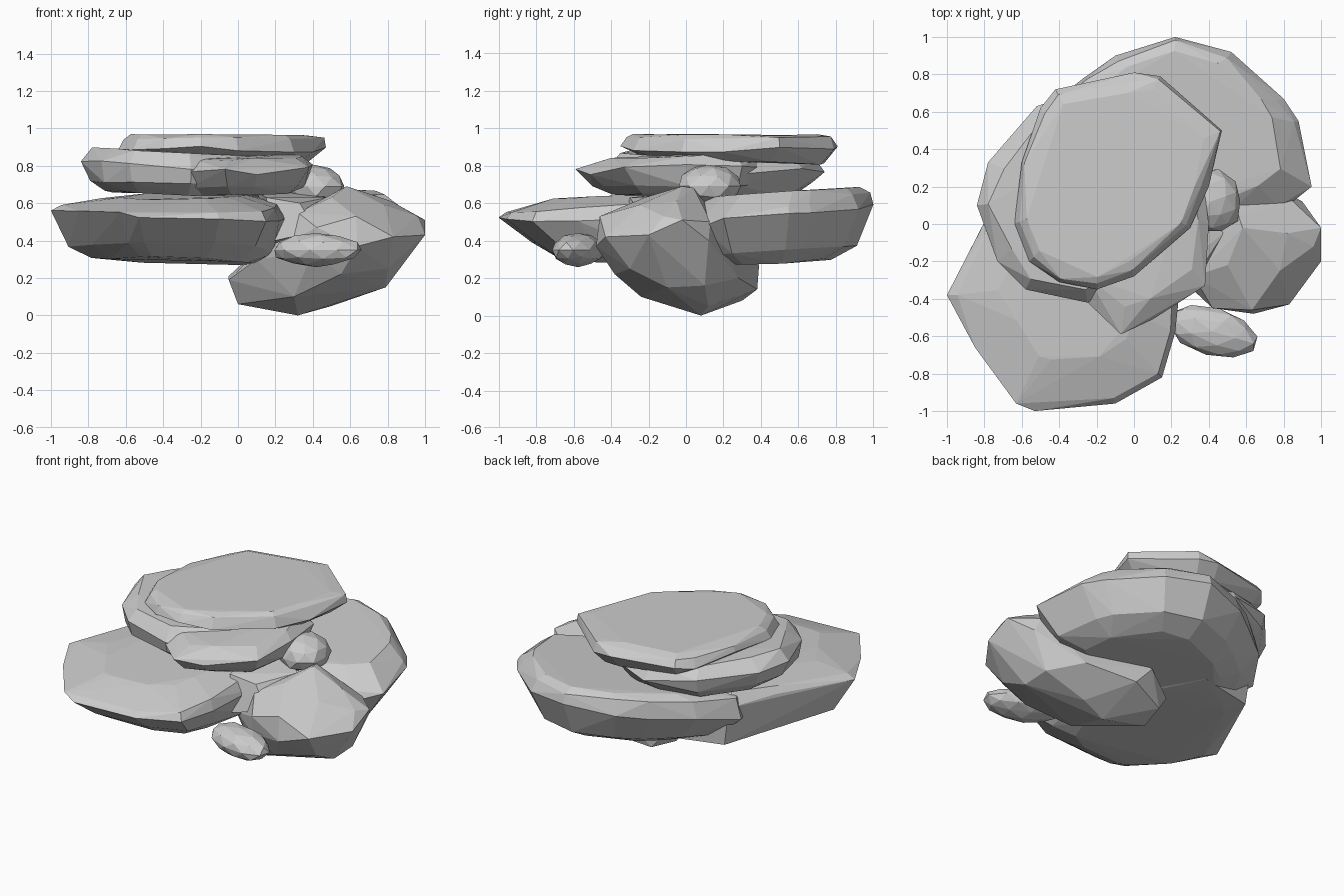
import bpy, bmesh, random, math
from mathutils import Vector

if "Cube" in bpy.data.objects:
    bpy.data.objects.remove(bpy.data.objects["Cube"])

random.seed(7)


def hull(name, points):
    """Faceted stone from the convex hull of a point cloud."""
    bm = bmesh.new()
    for p in points:
        bm.verts.new(p)
    res = bmesh.ops.convex_hull(bm, input=bm.verts)
    junk = {v for v in res["geom_interior"] + res["geom_unused"]
            if isinstance(v, bmesh.types.BMVert) and v.is_valid}
    bmesh.ops.delete(bm, geom=list(junk), context='VERTS')
    bmesh.ops.dissolve_limit(bm, angle_limit=math.radians(2),
                             verts=bm.verts, edges=bm.edges)
    bmesh.ops.recalc_face_normals(bm, faces=bm.faces)
    me = bpy.data.meshes.new(name)
    bm.to_mesh(me)
    bm.free()
    ob = bpy.data.objects.new(name, me)
    bpy.context.collection.objects.link(ob)
    return ob


def slab(name, outline, rings, jitter=0.05):
    """Flat stone: plan outline repeated at rings (height, scale, tilt x, tilt y, shift y)."""
    cx = sum(p[0] for p in outline) / len(outline)
    cy = sum(p[1] for p in outline) / len(outline)
    pts = []
    for z, s, tx, ty, sy in rings:
        for x, y in outline:
            k = s if s == 1 else s * (1 - random.uniform(-jitter, jitter))
            px, py = cx + (x - cx) * k, cy + (y - cy) * k + sy
            dz = random.uniform(-1, 1) * (0.025 if s == 1 else 0.008)
            pts.append((px, py, z + dz + tx * (px - cx) + ty * (py - cy)))
    return hull(name, pts)


def pebble(name, centre, size, turn):
    """Small rounded stone from a jittered sphere."""
    bm = bmesh.new()
    bmesh.ops.create_icosphere(bm, subdivisions=2, radius=1)
    c, s = math.cos(turn), math.sin(turn)
    pts = []
    for v in bm.verts:
        p = v.co * random.uniform(0.94, 1.04)
        x, y, z = (p[i] * size[i] for i in range(3))
        pts.append(Vector(centre) + Vector((x * c - y * s, x * s + y * c, z)))
    bm.free()
    return hull(name, pts)


# top slab
slab("top_slab",
     [(-.64, 0), (-.6, .33), (-.5, .62), (-.42, .72), (0, .81), (.14, .79), (.47, .5),
      (.4, .2), (.3, -.02), (0, -.28), (-.2, -.35), (-.4, -.31), (-.56, -.2)],
     [(.84, .84, -.03, -.04, 0), (.895, 1, 0, 0, 0), (.945, .95, .01, 0, 0),
      (.966, .86, .01, -.01, 0)])

# middle slabs
slab("middle_slab_left",
     [(-.84, .1), (-.78, .33), (-.52, .63), (-.2, .74), (.1, .62), (.3, .3), (.2, -.2),
      (-.25, -.42), (-.58, -.35), (-.73, -.2)],
     [(.65, .78, -.03, 0, 0), (.71, .92, -.02, 0, 0), (.80, 1, -.08, 0, 0),
      (.87, .85, -.05, 0, 0)])
slab("middle_slab_front",
     [(-.36, -.15), (-.3, -.37), (-.07, -.59), (.1, -.51), (.38, -.33), (.4, 0), (.36, .3),
      (0, .5), (-.3, .3)],
     [(.645, .66, 0, 0, .02), (.69, .87, 0, .02, .02), (.77, 1, .04, 0, 0),
      (.845, .82, .02, .04, .04)])

# large base slabs
slab("base_slab_front",
     [(-1, -.38), (-.85, -.66), (-.63, -.96), (-.53, -1), (-.1, -.96), (.15, -.82),
      (.22, -.58), (.26, -.2), (.2, .2), (-.15, .5), (-.6, .4), (-.75, .1)],
     [(.295, .68, -.03, -.03, .1), (.355, .86, -.02, -.08, .09), (.53, 1, -.04, .02, 0),
      (.585, .93, .0, .06, 0), (.635, .6, .02, .03, .02)], jitter=.03)
slab("base_slab_back",
     [(-.5, .6), (-.27, .78), (-.1, .9), (.22, 1), (.52, .92), (.8, .67), (.88, .55),
      (.95, .2), (.8, .08), (.4, -.1), (0, -.1), (-.5, .0), (-.66, .35)],
     [(.285, .6, -.01, .05, 0), (.35, .82, 0, .06, 0), (.51, 1, .02, .12, 0),
      (.60, .95, -.04, .12, 0), (.655, .78, 0, .08, .04)], jitter=.03)

# leaning boulder that reaches the ground
hull("right_boulder",
     [(1, -.02, .51), (1, -.2, .43), (.96, -.12, .53), (.83, -.43, .42), (.64, -.48, .37),
      (.63, -.46, .53), (.42, -.45, .47), (.4, -.42, .34), (.32, -.28, .55), (.84, .13, .5),
      (.9, .12, .4), (.56, .04, .68), (.58, -.02, .69), (.82, -.05, .61), (.78, -.25, .59),
      (.5, -.22, .63), (.79, -.1, .15), (.79, .1, .16), (.8, -.3, .25), (.55, -.38, .22),
      (.3, -.24, .1), (.32, .08, 0), (.5, .12, .05), (0, .1, .06), (.05, .3, .08),
      (-.05, .25, .21), (-.05, .05, .19), (.3, .38, .14), (.18, .39, .27), (.62, .28, .2),
      (.1, -.15, .3)])

# small stones
pebble("front_pebble", (.42, -.575, .35), (.25, .128, .09), math.radians(-16))
pebble("wedged_stone", (.41, .12, .69), (.165, .175, .115), math.radians(20))

# rubble filling the gap between the base slabs and the boulder
hull("gap_stone",
     [(.2, -.35, .4), (.42, -.3, .45), (.48, -.05, .63), (.3, .1, .66), (.1, 0, .66),
      (.15, -.3, .63), (.33, -.28, .6), (.2, .1, .35), (.4, .1, .4)])
